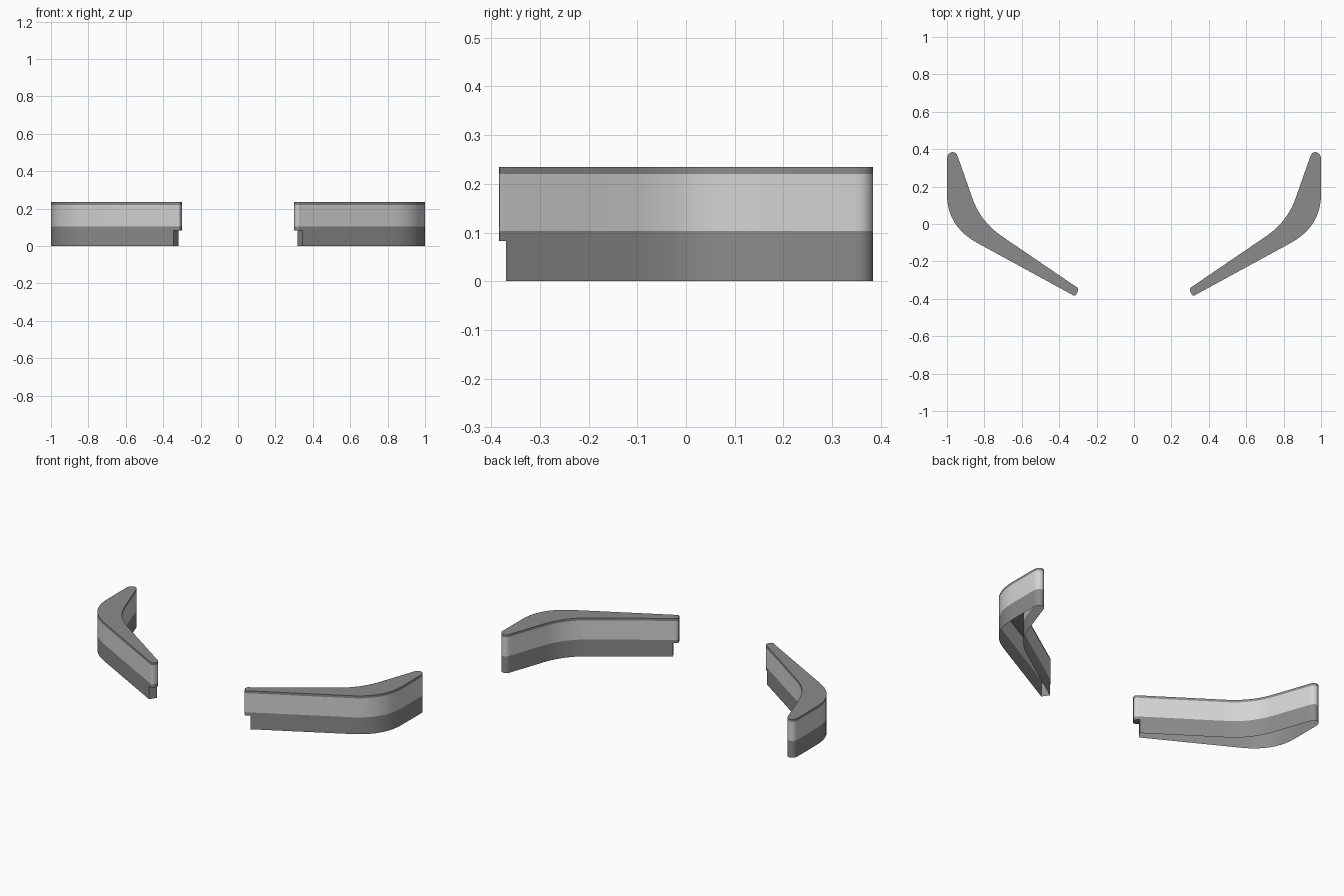
import bpy
import math
from mathutils import Vector

if "Cube" in bpy.data.objects:
    bpy.data.objects.remove(bpy.data.objects["Cube"], do_unlink=True)


def material(name, v):
    m = bpy.data.materials.new(name)
    m.use_nodes = True
    m.diffuse_color = (v, v, v, 1)
    m.node_tree.nodes["Principled BSDF"].inputs["Base Color"].default_value = (v, v, v, 1)
    return m


dark = material("dark grey", 0.26)
light = material("light grey", 0.66)


def arc(a, c, b, n=10):
    """Quadratic curve from a to b, pulled towards the corner c."""
    a, b, c = Vector(a), Vector(b), Vector(c)
    return [a * (1 - t) ** 2 + c * 2 * t * (1 - t) + b * t * t
            for t in (i / n for i in range(n + 1))]


# Plan outline of one piece, split where the lower housing stops short
outer_cut, inner_cut = Vector((0.345, -0.37)), Vector((0.318, -0.33))
rear_end = (arc((0.942, 0.36), (0.95, 0.384), (0.968, 0.384), 4)
            + arc((0.975, 0.384), (1.0, 0.375), (1.0, 0.345), 4))
outer_bend = arc((1.0, 0.16), (1.0, -0.012), (0.84, -0.10))
inner_bend = arc((0.70, -0.07), (0.82, 0.01), (0.865, 0.14))
tip = ([outer_cut] + arc((0.332, -0.377), (0.318, -0.391), (0.308, -0.375), 4)
       + arc((0.30, -0.36), (0.295, -0.343), (0.31, -0.335), 4) + [inner_cut])
body = inner_bend + rear_end + outer_bend
full_outline = body + tip
short_outline = body + [outer_cut, inner_cut]


def shell(name, side, mat, walls, caps=()):
    """Open walls (outline, bottom, top) and flat caps (outline, z, faces_up)."""
    verts, faces = [], []

    def ring(outline, z):
        start = len(verts)
        # Order the outline counterclockwise on either side
        pts = outline[::-1] if side > 0 else outline
        verts.extend((side * p.x, p.y, z) for p in pts)
        return list(range(start, len(verts)))

    for outline, z0, z1 in walls:
        lo, hi = ring(outline, z0), ring(outline, z1)
        n = len(lo)
        for i in range(n):
            j = (i + 1) % n
            faces.append((lo[i], lo[j], hi[j], hi[i]))
    for outline, z, up in caps:
        face = ring(outline, z)
        faces.append(face if up else face[::-1])
    mesh = bpy.data.meshes.new(name)
    mesh.from_pydata(verts, [], faces)
    mesh.materials.append(mat)
    obj = bpy.data.objects.new(name, mesh)
    bpy.context.collection.objects.link(obj)
    bpy.ops.object.select_all(action="DESELECT")
    obj.select_set(True)
    bpy.context.view_layer.objects.active = obj
    bpy.ops.object.shade_smooth_by_angle(angle=math.radians(35))


STEP, LENS, RIM, TOP = 0.083, 0.103, 0.22, 0.235
for label, side in (("left", 1), ("right", -1)):
    # Hollow lower housing with a stepped-back tip
    shell(label + "_housing", side, dark,
          [(short_outline, 0, STEP), (full_outline, STEP, LENS)],
          [(tip, STEP, False)])
    # Pale band around the middle
    shell(label + "_band", side, light, [(full_outline, LENS, RIM)])
    # Thin dark lid
    shell(label + "_lid", side, dark, [(full_outline, RIM, TOP)],
          [(full_outline, TOP, True)])
